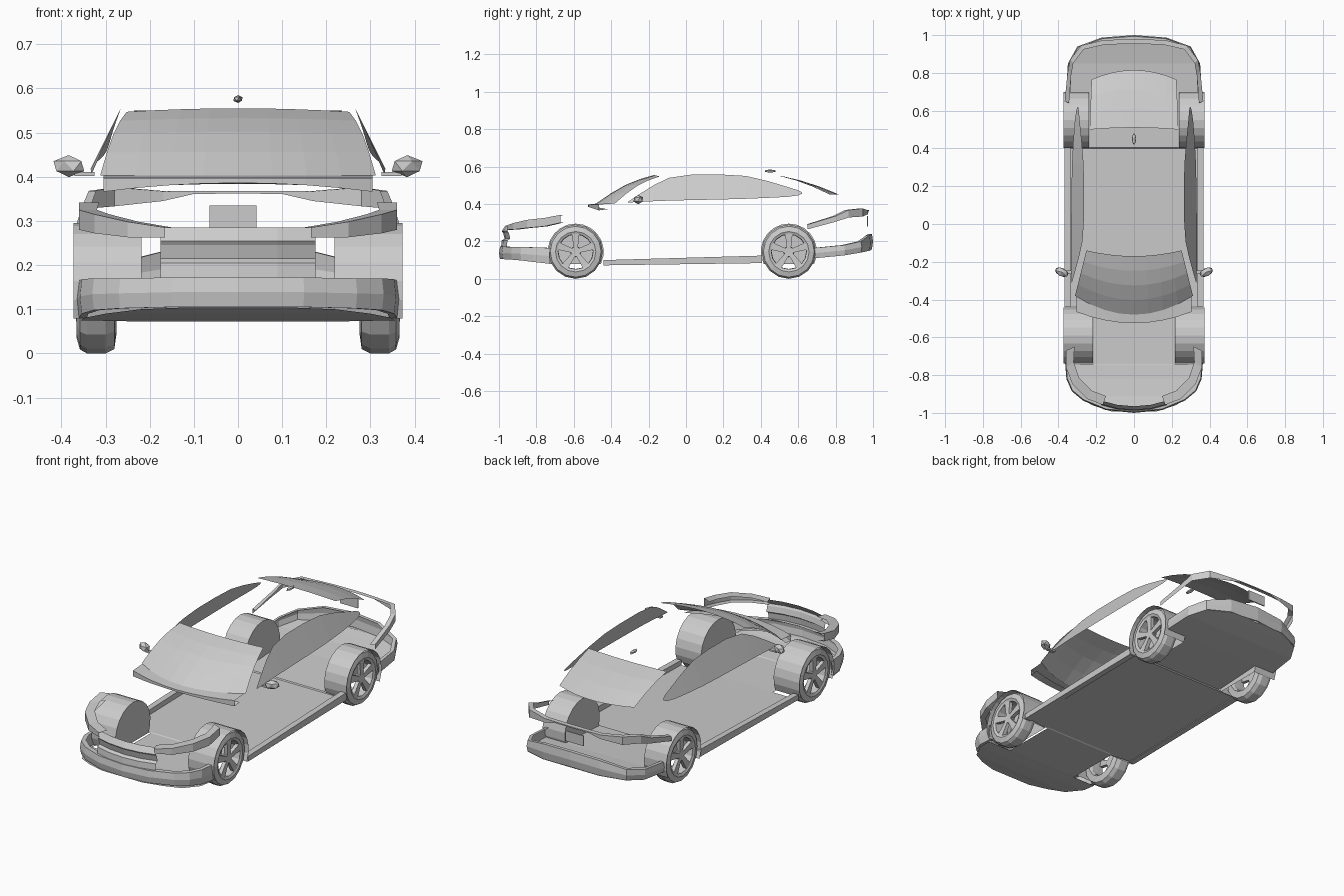
import bpy, bmesh, math
from mathutils import Vector

if "Cube" in bpy.data.objects:
    bpy.data.objects.remove(bpy.data.objects["Cube"])


def finish(name, bm):
    bmesh.ops.remove_doubles(bm, verts=bm.verts, dist=1e-5)
    me = bpy.data.meshes.new(name)
    bm.to_mesh(me)
    bm.free()
    ob = bpy.data.objects.new(name, me)
    bpy.context.collection.objects.link(ob)
    return ob


def add_grid(bm, rows):
    vs = [[bm.verts.new(p) for p in r] for r in rows]
    for a, b in zip(vs, vs[1:]):
        for i in range(len(a) - 1):
            bm.faces.new((a[i], a[i + 1], b[i + 1], b[i]))


def grid(name, rows):
    bm = bmesh.new()
    add_grid(bm, rows)
    return finish(name, bm)


def box(name, lo, hi):
    bm = bmesh.new()
    bmesh.ops.create_cube(bm, size=1)
    for v in bm.verts:
        v.co = [lo[i] + (v.co[i] + .5) * (hi[i] - lo[i]) for i in range(3)]
    return finish(name, bm)


def both(path):
    # mirror a half path (outside to centre) to the full width
    tail = path[:-1] if path[-1][0] == 0 else path
    return path + [(-p[0],) + p[1:] for p in reversed(tail)]


def wrap(path, lip, under=0.0, bulge=0.0):
    # band of points (x, y, bottom, top) with lips turned toward the body centre
    rows = []
    for x, y, b, t in path:
        n = Vector((-x, math.copysign(.5, y) - y, 0)).normalized()
        p = Vector((x, y, 0))
        z = lambda h: Vector((0, 0, h))
        rows.append([p + n * (under + bulge) + z(b), p + n * bulge + z(b),
                     p + z(b + (t - b) * .5), p + n * bulge + z(t), p + n * (lip + bulge) + z(t)])
    return rows


# underbody, narrow between the wheels
floor = [(-.992, .12, .104), (-.96, .22, .10), (-.91, .30, .09), (-.82, .35, .08), (-.745, .355, .075),
         (-.74, .215, .072), (-.44, .215, .072), (-.435, .355, .075), (.40, .355, .09), (.405, .235, .095),
         (.69, .235, .11), (.695, .35, .11), (.85, .345, .125), (.94, .295, .142), (.988, .17, .152)]
grid("underbody", [[(-w, y, z), (0, y, z), (w, y, z)] for y, w, z in floor])

# bumpers
grid("front_bumper", wrap(both([(.365, -.73, .08, .165), (.358, -.82, .09, .168), (.33, -.885, .098, .17),
                                (.27, -.935, .102, .17), (.15, -.985, .105, .172), (0, -1, .105, .172)]),
                          .025, .02, .006))
grid("rear_bumper", wrap(both([(.36, .69, .11, .165), (.35, .85, .125, .18), (.30, .94, .14, .20),
                               (.17, .987, .15, .232), (0, 1, .158, .24)]), .02, .01, .006))

# centre grille above the front bumper
cols = [-.175, -.09, 0, .09, .175]
grid("grille", [[(x, y + 1.0 * x * x, z) for x in cols]
                for z, y in ((.16, -.99), (.205, -.985), (.215, -.97), (.245, -.978), (.255, -.985), (.285, -.965))])

# tail light band and number plate
grid("tail_lights", wrap(both([(.367, .65, .265, .29), (.352, .80, .305, .335), (.338, .87, .328, .368),
                               (.28, .945, .333, .376), (.17, .972, .345, .367), (.1, .976, .361, .368),
                               (0, .978, .362, .368)]), .025))
box("rear_plate", (-.065, .968, .28), (.042, .974, .335))

# headlights
lamp = [(.36, -.67, .30, .342), (.36, -.76, .28, .325), (.325, -.85, .272, .315),
        (.25, -.925, .263, .298), (.165, -.958, .262, .285)]
for s, side in ((1, "right"), (-1, "left")):
    grid("headlight_" + side, [[(s * p.x, p.y, p.z) for p in r] for r in wrap(lamp, .05, .03)])

# windscreen, curved across, and cowl below it
us = [i / 4 - 1 for i in range(9)]
grid("windscreen", [[((.312 - .06 * t) * u, -.48 + .31 * t + (.10 - .07 * t) * u * u,
                      .403 + .152 * t + .022 * math.sin(math.pi * t) - .008 * t * u * u) for u in us]
                    for t in (0, .25, .5, .75, 1)])
grid("cowl", [[(.305 * u, y + k * u * u, z - d * u * u) for u in us]
              for y, k, z, d in ((-.47, .09, .403, .0), (-.525, .06, .397, .0), (-.525, .06, .386, .02),
                                 (-.48, .06, .384, .012))])

# rear window
grid("rear_window", [[((.235 - .01 * t) * u, .51 + .305 * t + (-.01 - .04 * t) * u * u,
                       .55 - .098 * t + .01 * math.sin(math.pi * t)) for u in us] for t in (0, .33, .67, 1)])

# roof antenna
bm = bmesh.new()
bmesh.ops.create_icosphere(bm, subdivisions=1, radius=1)
for v in bm.verts:
    v.co = (v.co.x * .012, .45 + v.co.y * .033, .576 + v.co.z * .009)
finish("antenna", bm)

# side windows: stations (y, bottom, top)
glass = [(-.31, .408, .412), (-.25, .411, .452), (-.17, .415, .502), (-.09, .418, .54), (.03, .421, .557),
         (.18, .424, .558), (.32, .428, .55), (.44, .433, .522), (.54, .438, .492), (.6, .446, .473), (.62, .455, .462)]


def glass_x(y, z):
    return .338 - .5 * (z - .41) - .1 * max(0, abs(y - .1) - .12) ** 2


for s, side in ((1, "right"), (-1, "left")):
    grid("side_window_" + side,
         [[(s * glass_x(y, b + (t - b) * k), y, b + (t - b) * k) for k in (0, .5, 1)] for y, b, t in glass])

    # sill, slightly rising to the back
    sill = box("sill_" + side, (min(s * .335, s * .367), -.44, .072), (max(s * .335, s * .367), .405, .1))
    for v in sill.data.vertices:
        if v.co.y > 0:
            v.co.z += .012 if v.co.z < .09 else .024

    # door mirror with stalk
    bm = bmesh.new()
    bmesh.ops.create_icosphere(bm, subdivisions=1, radius=1)
    for v in bm.verts:
        v.co = (s * (.383 + v.co.x * .039), -.255 + v.co.y * .026 + v.co.x * .012, .424 + v.co.z * .025)
    finish("mirror_" + side, bm)
    box("mirror_stalk_" + side, (min(s * .325, s * .37), -.265, .402), (max(s * .325, s * .37), -.245, .411))


def wheel(name, s, cy, r=.145):
    # faceted tyre and rim as one turned ring, with hub and five spokes
    bm = bmesh.new()
    n = 16
    prof = [(.092, .325), (.094, .36), (.108, .366), (.136, .358), (r, .342), (r, .30), (.135, .28),
            (.1, .275), (.092, .29), (.092, .325)]

    def at(rad, x, a):
        return (s * x, cy + rad * math.sin(a), r - rad * math.cos(a))
    add_grid(bm, [[at(q, x, math.tau * i / n) for q, x in prof] for i in range(n + 1)])
    hub = [(0, .358), (.026, .358), (.03, .335), (0, .335)]
    add_grid(bm, [[at(q, x, math.tau * i / 10) for q, x in hub] for i in range(11)])
    for k in range(5):
        a = math.tau * k / 5 + math.pi
        ring = []
        for rad, h, x in ((.015, .014, .358), (.1, .02, .362)):
            w = h / rad if rad > .05 else .8
            ring.append([at(rad, x, a - w), at(rad, x, a + w), at(rad, x - .02, a + w),
                         at(rad, x - .02, a - w), at(rad, x, a - w)])
        add_grid(bm, ring)
    finish(name, bm)


def wheel_well(name, s, cy, inner, r=.15):
    # arched liner closed on the inner side
    bm = bmesh.new()
    arc = [math.radians(-26 + 232 * i / 14) for i in range(15)]
    rows = [[(s * x, cy + r * math.cos(a), .145 + r * math.sin(a)) for x in (inner, .372)] for a in arc]
    add_grid(bm, rows)
    bm.faces.new([bm.verts.new(p[0]) for p in rows])
    finish(name, bm)


for s, side in ((1, "right"), (-1, "left")):
    for cy, end, inner in ((-.59, "front", .218), (.55, "rear", .238)):
        wheel(f"wheel_{end}_{side}", s, cy)
        wheel_well(f"wheel_well_{end}_{side}", s, cy, inner)
